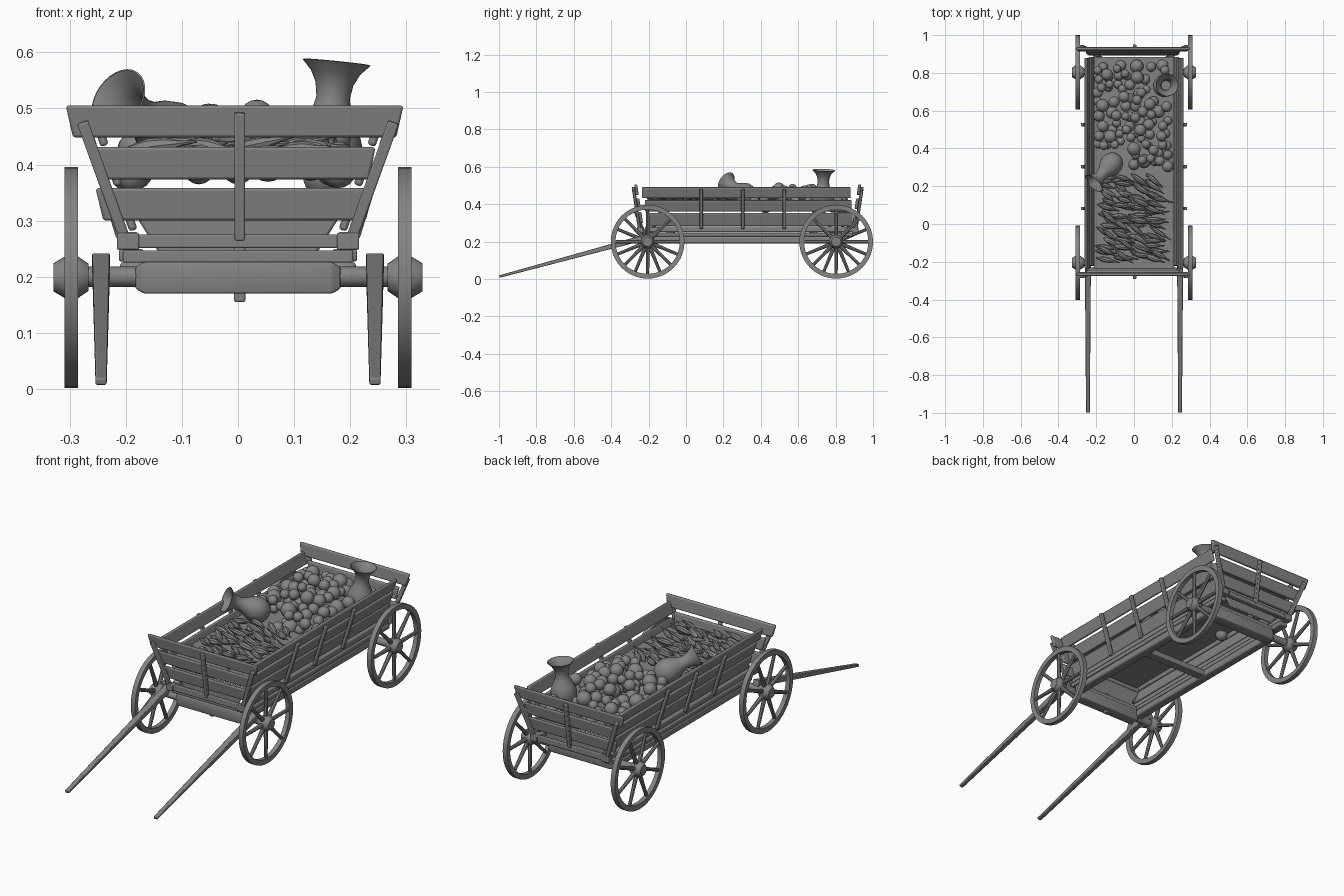
import bpy, bmesh, math, random
from mathutils import Vector, Matrix

if "Cube" in bpy.data.objects:
    bpy.data.objects.remove(bpy.data.objects["Cube"])
random.seed(4)
DARK = bpy.data.materials.new("dark_wood")
DARK.diffuse_color = (0.23, 0.23, 0.23, 1)
DARK.use_nodes = True
DARK.node_tree.nodes["Principled BSDF"].inputs["Base Color"].default_value = DARK.diffuse_color


def finish(name, bm, bevel=0.0):
    bmesh.ops.recalc_face_normals(bm, faces=bm.faces[:])
    me = bpy.data.meshes.new(name)
    bm.to_mesh(me)
    bm.free()
    me.materials.append(DARK)
    ob = bpy.data.objects.new(name, me)
    bpy.context.collection.objects.link(ob)
    if bevel:
        m = ob.modifiers.new("bevel", 'BEVEL')
        m.width, m.segments = bevel, 2
    bpy.ops.object.select_all(action='DESELECT')
    bpy.context.view_layer.objects.active = ob
    ob.select_set(True)
    bpy.ops.object.shade_smooth_by_angle(angle=math.radians(40))
    return ob


def loft(bm, rings, closed=False):
    vs = [[bm.verts.new(p) for p in r] for r in rings]
    n = len(vs[0])
    pairs = list(zip(vs, vs[1:])) + ([(vs[-1], vs[0])] if closed else [])
    for a, b in pairs:
        for i in range(n):
            bm.faces.new((a[i], a[(i + 1) % n], b[(i + 1) % n], b[i]))
    if not closed:
        bm.faces.new(vs[0])
        bm.faces.new(vs[-1])


def beam(name, p, q, s0, s1=None, up=(0, 0, 1), bevel=0.003):
    """Straight bar from p to q, section (width, height along up), may taper."""
    p, q = Vector(p), Vector(q)
    d = (q - p).normalized()
    side = d.cross(Vector(up)).normalized()
    u = side.cross(d)
    bm = bmesh.new()
    loft(bm, [[c + side * a * s[0] / 2 + u * b * s[1] / 2
               for a, b in ((-1, -1), (1, -1), (1, 1), (-1, 1))]
              for c, s in ((p, s0), (q, s1 or s0))])
    return finish(name, bm, bevel)


def lathe(bm, prof, mat, n=24, closed=False):
    loft(bm, [[mat @ Vector((r * math.cos(t), r * math.sin(t), z))
               for t in (2 * math.pi * i / n for i in range(n))] for r, z in prof], closed)


def aim(pos, direction):
    return Matrix.Translation(pos) @ Vector(direction).to_track_quat('Z', 'Y').to_matrix().to_4x4()


def board(name, w0, w1, z0, z1, yfun, t=0.016, cx=-0.006):
    """End board: trapezoid in x/z, leaning in y."""
    bm = bmesh.new()
    loft(bm, [[(cx - w, yfun(z) - t / 2, z), (cx + w, yfun(z) - t / 2, z),
               (cx + w, yfun(z) + t / 2, z), (cx - w, yfun(z) + t / 2, z)]
              for w, z in ((w0, z0), (w1, z1))])
    return finish(name, bm, 0.005)


# wheels: rim, hub and spokes
for sx in (-1, 1):
    for wy, tag in ((-0.205, "front"), (0.803, "rear")):
        c = Vector((sx * 0.297, wy, 0.199))
        bm = bmesh.new()
        lathe(bm, [(0.172, -0.011), (0.197, -0.012), (0.197, 0.012), (0.172, 0.011)],
              aim(c, (sx, 0, 0)), 40, True)
        lathe(bm, [(0.024, -0.031), (0.037, -0.012), (0.037, 0.012), (0.025, 0.032)],
              aim(c, (sx, 0, 0)), 20)
        for k in range(8):
            a = 2 * math.pi * k / 8 + (0.39 if sx < 0 else 0)
            lathe(bm, [(0.011, 0.025), (0.009, 0.1), (0.008, 0.178)],
                  aim(c, (0, math.cos(a), math.sin(a))), 8)
        finish(tag + "_wheel", bm)

# axles with thick middle beams and bolsters
for wy, tag in ((-0.205, "front"), (0.803, "rear")):
    bm = bmesh.new()
    lathe(bm, [(0.018, -0.29), (0.018, 0.29)], aim((0, wy, 0.2), (1, 0, 0)), 16)
    finish(tag + "_axle", bm)
    bm = bmesh.new()
    loft(bm, [[(x, wy + a * s, 0.198 + b * s) for a, b in ((-1, -1), (1, -1), (1, 1), (-1, 1))]
              for x, s in ((-0.183, 0.019), (-0.168, 0.028), (0.168, 0.028), (0.183, 0.019))])
    finish(tag + "_axle_beam", bm, 0.004)
    beam(tag + "_bolster", (-0.205, wy, 0.236), (0.205, wy, 0.236), (0.045, 0.022))
beam("front_king_pin", (0.003, -0.205, 0.155), (0.003, -0.205, 0.26), (0.02, 0.02), up=(0, 1, 0))

# pulling shafts and long bed rails
for sx in (-1, 1):
    beam("shaft", (sx * 0.244, -0.998, 0.013), (sx * 0.244, -0.2, 0.228), (0.02, 0.013), (0.032, 0.03))
    beam("bed_rail", (sx * 0.188, -0.19, 0.209), (sx * 0.188, 0.8, 0.209), (0.045, 0.036), bevel=0.008)
    beam("upper_rail", (sx * 0.19, -0.22, 0.238), (sx * 0.19, 0.89, 0.238), (0.044, 0.022), bevel=0.004)
    beam("sill_rail", (sx * 0.192, -0.22, 0.265), (sx * 0.192, 0.905, 0.265), (0.03, 0.03), bevel=0.006)
beam("middle_cross_beam", (-0.2, 0.3, 0.21), (0.2, 0.3, 0.21), (0.045, 0.03))

# tilted side planks and outer stakes
for sx in (-1, 1):
    lean = (sx * 0.33, 0, 1)
    for x, z, y0, y1, h in ((0.198, 0.318, -0.215, 0.89, 0.074), (0.223, 0.392, -0.22, 0.885, 0.062),
                            (0.247, 0.462, -0.235, 0.88, 0.06)):
        beam("side_plank", (sx * x, y0, z), (sx * x, y1, z), (0.015, h), up=lean, bevel=0.005)
    for y in (0.082, 0.304, 0.526):
        beam("side_stake", (sx * 0.209, y, 0.27), (sx * 0.274, y, 0.48), (0.016, 0.018), up=(0, 1, 0))

# end gates: leaning boards, crossbar with end blocks, stakes and centre post
for s, ybase, tag in ((-1, -0.238, "front"), (1, 0.898, "rear")):
    def lean_y(z, s=s, ybase=ybase):
        return ybase + s * 0.15 * (z - 0.3)
    board(tag + "_low_board", 0.234, 0.248, 0.30, 0.358, lean_y)
    board(tag + "_mid_board", 0.24, 0.251, 0.373, 0.431, lean_y)
    board(tag + "_top_board", 0.288, 0.301, 0.448, 0.505, lean_y)
    board(tag + "_inner_board", 0.13, 0.205, 0.225, 0.345, lambda z: ybase - s * 0.03, 0.012, 0)
    yb = ybase + s * 0.006
    beam(tag + "_crossbar", (-0.2, yb, 0.263), (0.2, yb, 0.263), (0.024, 0.024))
    for sx in (-1, 1):
        beam(tag + "_crossbar_block", (sx * 0.176, yb, 0.263), (sx * 0.216, yb, 0.263), (0.034, 0.03))
        beam(tag + "_stake", (sx * 0.203, lean_y(0.27) + s * 0.015, 0.27),
             (sx * 0.277, lean_y(0.475) + s * 0.015, 0.475), (0.02, 0.016), up=(0, 1, 0))
    beam(tag + "_post", (0.003, lean_y(0.265) + s * 0.016, 0.265),
         (0.003, lean_y(0.492) + s * 0.016, 0.492), (0.019, 0.016), up=(0, 1, 0))

# cargo bed surface
beam("cargo_bed", (0, -0.235, 0.392), (0, 0.885, 0.392), (0.425, 0.008), bevel=0)

# vases: one standing, one lying
VASE = [(0.03, 0.0), (0.045, 0.012), (0.058, 0.04), (0.06, 0.065), (0.05, 0.095), (0.035, 0.122),
        (0.03, 0.145), (0.034, 0.17), (0.044, 0.19), (0.061, 0.208), (0.058, 0.209),
        (0.04, 0.19), (0.028, 0.165), (0.025, 0.14)]
for name, pos, d in (("standing_vase", (0.155, 0.73, 0.375), (0.1, 0.03, 1)),
                     ("lying_vase", (-0.085, 0.355, 0.43), (-0.64, -0.7, 0.42))):
    bm = bmesh.new()
    lathe(bm, VASE, aim(pos, d), 28)
    finish(name, bm)

# heap of round fruit, some sunk through the bed
placed, bm = [], bmesh.new()
for _ in range(2500):
    r = random.uniform(0.022, 0.037)
    x, y = random.uniform(-0.2, 0.18), random.uniform(0.3, 0.84)
    crown = 0.05 * max(0, 1 - (x / 0.2) ** 2) * max(0, 1 - ((y - 0.56) / 0.3) ** 2)
    p = Vector((x, y, 0.395 + crown + random.uniform(-0.02, 0.045)))
    if (x - 0.16) ** 2 + (y - 0.735) ** 2 < 0.006 or (x < -0.02 and y < 0.4):
        continue
    if all((p - q).length > 0.85 * (r + t) for q, t in placed):
        placed.append((p, r))
        bmesh.ops.create_uvsphere(bm, u_segments=14, v_segments=9, radius=r, matrix=Matrix.Translation(p))
    if len(placed) > 90:
        break
finish("round_fruit", bm)

# heap of slender ears, lying mostly across the wagon
bm = bmesh.new()
for i in range(76):
    y = -0.18 + 0.42 * (i % 19) / 18 + random.uniform(-0.015, 0.015)
    x = -0.135 + 0.085 * (i // 19) + random.uniform(-0.02, 0.02)
    d = Vector((1, random.uniform(-0.9, 0.05), random.uniform(-0.22, 0.22))).normalized()
    h, r = random.uniform(0.05, 0.068), random.uniform(0.012, 0.017)
    z = 0.402 + random.uniform(0, 0.035)
    lathe(bm, [(0.001, -h), (0.55 * r, -0.75 * h), (r, -0.3 * h), (0.9 * r, 0.2 * h),
               (0.35 * r, 0.65 * h), (0.15 * r, 1.1 * h)], aim((x, y, z), d), 8)
finish("slender_ears", bm)
